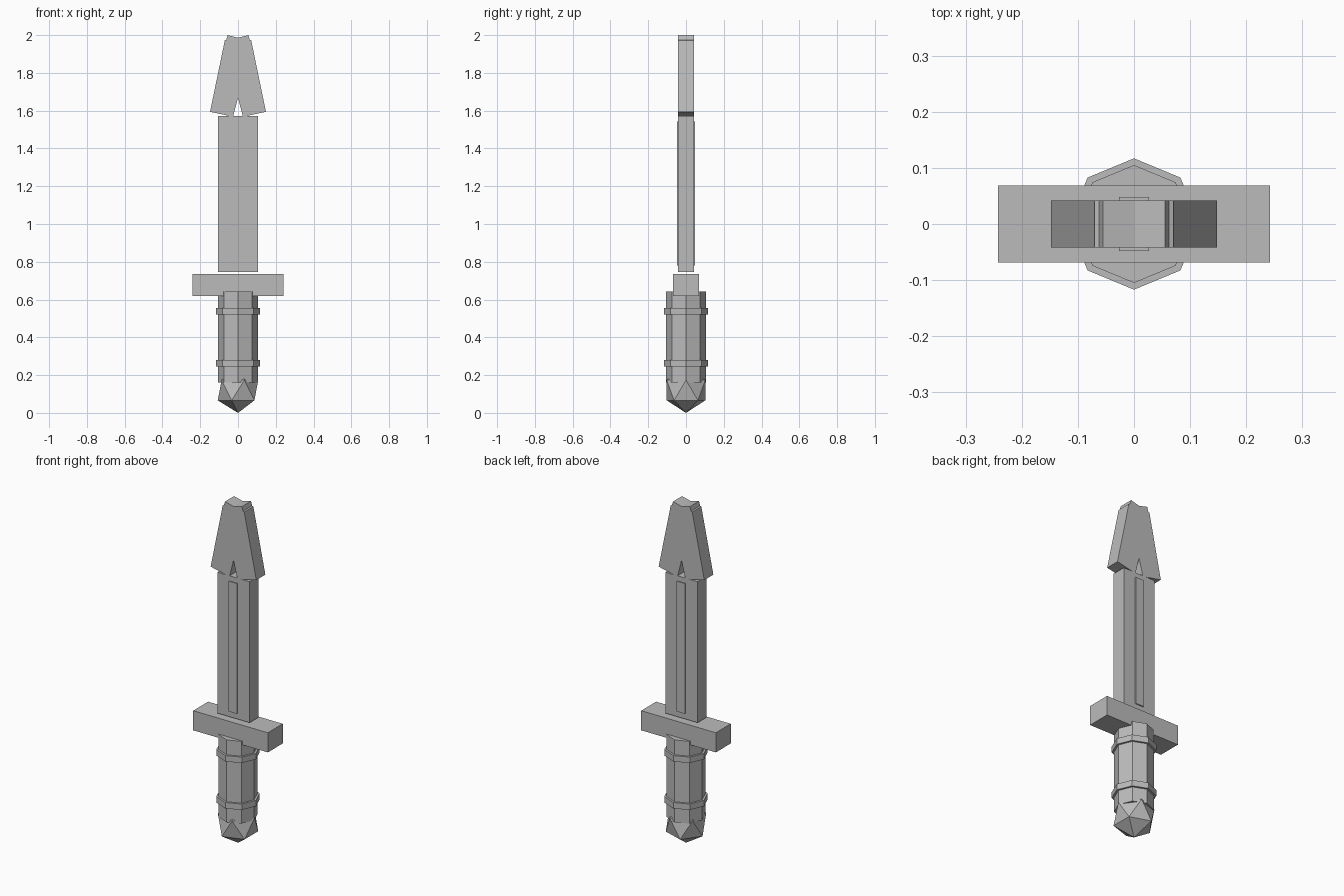
import bpy
import bmesh
from math import pi

cube = bpy.data.objects.get("Cube")
if cube:
    bpy.data.objects.remove(cube, do_unlink=True)

# Single flat colour
GREY = (0.5, 0.5, 0.5, 1.0)
steel = bpy.data.materials.new("plain grey")
steel.use_nodes = True
steel.diffuse_color = GREY
steel.node_tree.nodes["Principled BSDF"].inputs["Base Color"].default_value = GREY


def finish(name):
    obj = bpy.context.object
    obj.name = name
    obj.data.materials.append(steel)
    return obj


def box(name, half_x, half_y, bottom, top):
    bpy.ops.mesh.primitive_cube_add(size=2, location=(0, 0, (bottom + top) / 2))
    bpy.context.object.scale = (half_x, half_y, (top - bottom) / 2)
    bpy.ops.object.transform_apply(location=False, rotation=False, scale=True)
    return finish(name)


def octagon(name, radius, bottom, top):
    bpy.ops.mesh.primitive_cylinder_add(
        vertices=8, radius=radius, depth=top - bottom,
        location=(0, 0, (bottom + top) / 2))
    return finish(name)


def extruded_profile(name, points, half_y):
    mesh = bpy.data.meshes.new(name)
    bm = bmesh.new()
    face = bm.faces.new([bm.verts.new((x, -half_y, z)) for x, z in points])
    result = bmesh.ops.extrude_face_region(bm, geom=[face])
    moved = [v for v in result["geom"] if isinstance(v, bmesh.types.BMVert)]
    bmesh.ops.translate(bm, verts=moved, vec=(0, 2 * half_y, 0))
    bmesh.ops.recalc_face_normals(bm, faces=bm.faces)
    bm.to_mesh(mesh)
    bm.free()
    obj = bpy.data.objects.new(name, mesh)
    bpy.context.collection.objects.link(obj)
    mesh.materials.append(steel)
    return obj


# Blade with a raised central rib on both sides
box("blade", 0.105, 0.042, 0.747, 1.573)
box("blade_rib", 0.027, 0.048, 0.78, 1.543)

# Barbed tip: right half of the outline, mirrored to the left
half = [(0, 1.67), (0.026, 1.568), (0.148, 1.594), (0.07, 1.972),
        (0.062, 1.975), (0.055, 2.0), (0, 1.986)]
outline = half + [(-x, z) for x, z in reversed(half[1:-1])]
extruded_profile("blade_tip", outline, 0.042)

# Cross guard
box("cross_guard", 0.242, 0.069, 0.62, 0.735)

# Grip with two collars
octagon("grip", 0.105, 0.16, 0.642)
octagon("lower_collar", 0.117, 0.245, 0.28)
octagon("upper_collar", 0.117, 0.52, 0.555)

# Faceted pommel
bpy.ops.mesh.primitive_ico_sphere_add(subdivisions=1, radius=0.12, location=(0, 0, 0.12))
finish("pommel")
